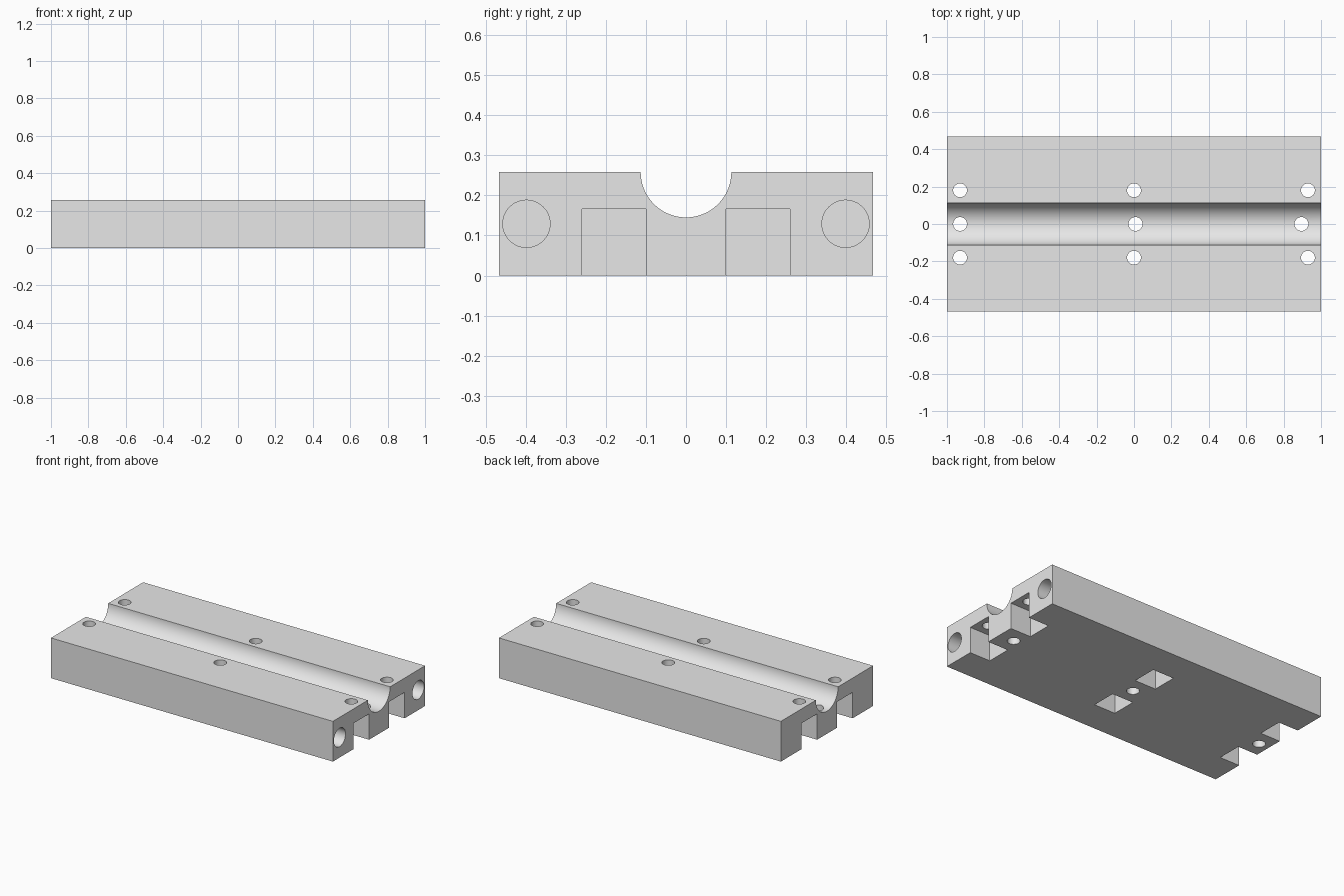
import bpy, bmesh, math
from mathutils import Matrix, Vector

if "Cube" in bpy.data.objects:
    bpy.data.objects.remove(bpy.data.objects["Cube"])

HALF_Y, TOP = 0.467, 0.258
GROOVE_R = 0.113

grey = bpy.data.materials.new("light grey")
grey.diffuse_color = (0.8, 0.8, 0.8, 1)
grey.use_nodes = True
grey.node_tree.nodes["Principled BSDF"].inputs["Base Color"].default_value = grey.diffuse_color


def make_object(name, bm):
    bmesh.ops.recalc_face_normals(bm, faces=bm.faces)
    mesh = bpy.data.meshes.new(name)
    bm.to_mesh(mesh)
    bm.free()
    mesh.materials.append(grey)
    obj = bpy.data.objects.new(name, mesh)
    bpy.context.collection.objects.link(obj)
    return obj


def add_cylinder(bm, centre, radius, length, axis="Z"):
    turn = Matrix.Rotation(math.pi / 2, 4, "Y") if axis == "X" else Matrix()
    bmesh.ops.create_cone(bm, cap_ends=True, segments=48, radius1=radius,
                          radius2=radius, depth=length,
                          matrix=Matrix.Translation(centre) @ turn)


def add_box(bm, low, high):
    low, high = Vector(low), Vector(high)
    size = high - low
    bmesh.ops.create_cube(bm, size=1, matrix=Matrix.Translation((low + high) / 2)
                          @ Matrix.Diagonal((*size, 1)))


# Block: side profile with a half-round groove, extruded along x
profile = [(-HALF_Y, TOP), (-HALF_Y, 0), (HALF_Y, 0), (HALF_Y, TOP)]
for i in range(49):
    a = -math.pi * i / 48
    profile.append((GROOVE_R * math.cos(a), TOP + GROOVE_R * math.sin(a)))
bm = bmesh.new()
face = bm.faces.new([bm.verts.new((-1, y, z)) for y, z in profile])
ext = bmesh.ops.extrude_face_region(bm, geom=[face])
bmesh.ops.translate(bm, vec=(2, 0, 0),
                    verts=[v for v in ext["geom"] if isinstance(v, bmesh.types.BMVert)])
block = make_object("grooved_block", bm)

# Underside pockets: open at both ends, closed in the middle
pockets = bmesh.new()
for x0, x1 in ((-1.05, -0.86), (-0.075, 0.075), (0.855, 1.05)):
    for s in (-1, 1):
        y0, y1 = sorted((s * 0.10, s * 0.26))
        add_box(pockets, (x0, y0, -0.05), (x1, y1, 0.166))

# Vertical screw holes: two outer rows and one along the groove
holes = bmesh.new()
for x in (-0.93, 0, 0.93):
    for y in (-0.18, 0.18):
        add_cylinder(holes, (x, y, 0.15), 0.037, 0.5)
for x in (-0.93, 0.008, 0.895):
    add_cylinder(holes, (x, 0, 0.15), 0.037, 0.5)

# Blind round sockets in the right end
sockets = bmesh.new()
for y in (-0.398, 0.398):
    add_cylinder(sockets, (1.0, y, 0.129), 0.059, 0.4, "X")

# Cut each group out of the block
for name, cutter_bm in (("pocket_cutter", pockets), ("hole_cutter", holes),
                        ("socket_cutter", sockets)):
    cutter = make_object(name, cutter_bm)
    mod = block.modifiers.new(name, "BOOLEAN")
    mod.operation, mod.solver, mod.object = "DIFFERENCE", "EXACT", cutter
    bpy.context.view_layer.objects.active = block
    bpy.ops.object.modifier_apply(modifier=name)
    bpy.data.objects.remove(cutter)

# Smooth round walls, sharp edges elsewhere
bpy.ops.object.select_all(action="DESELECT")
block.select_set(True)
bpy.context.view_layer.objects.active = block
bpy.ops.object.shade_smooth_by_angle(angle=math.radians(30))
